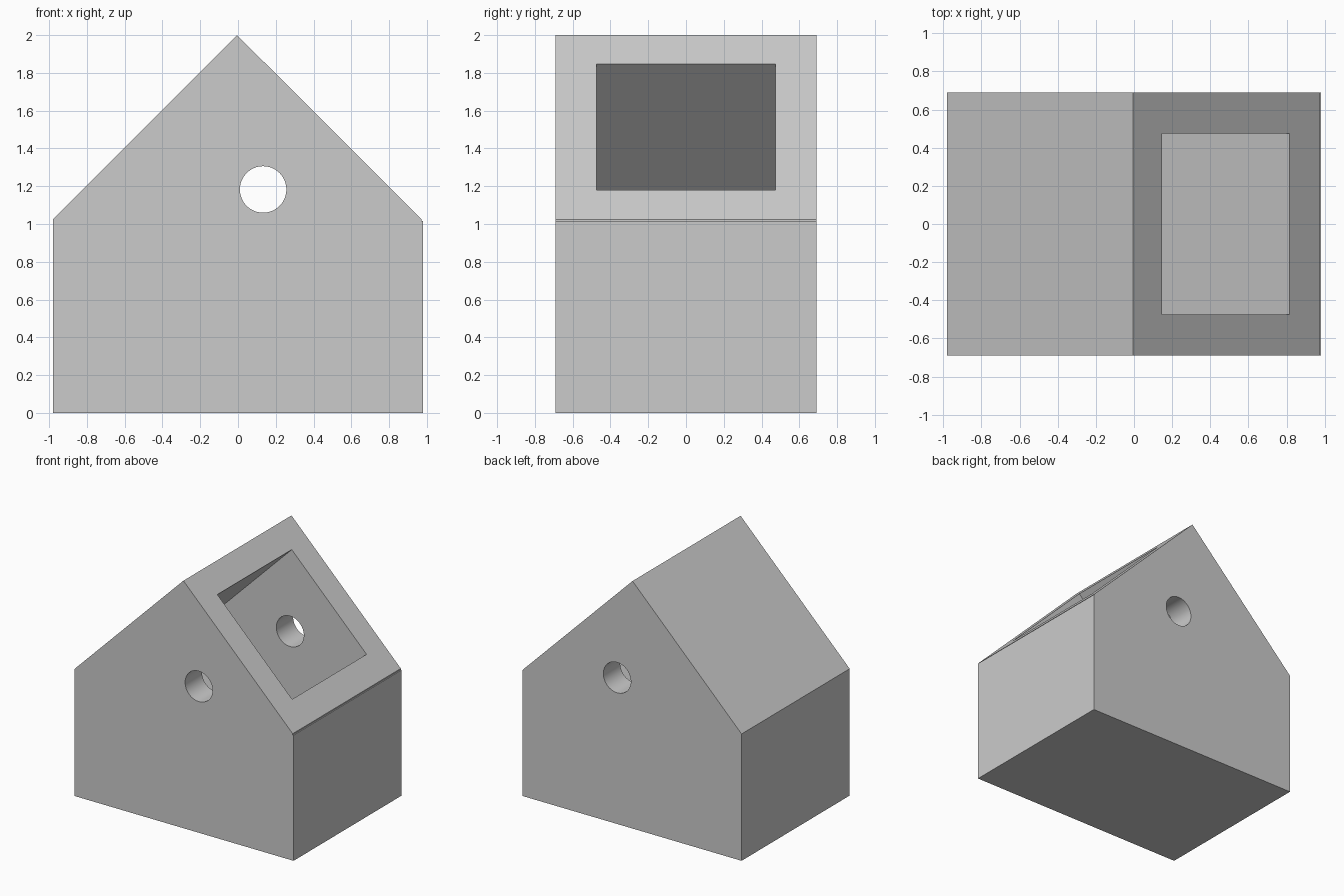
import bpy
import bmesh
import math
from mathutils import Matrix, Vector

cube = bpy.data.objects.get("Cube")
if cube:
    bpy.data.objects.remove(cube, do_unlink=True)

grey = bpy.data.materials.new("light grey")
grey.use_nodes = True
colour = (0.6, 0.6, 0.6, 1)
grey.diffuse_color = colour
grey.node_tree.nodes["Principled BSDF"].inputs["Base Color"].default_value = colour


def prism(name, profile, half_depth):
    """Extrude an x-z profile along y, centred on y = 0."""
    bm = bmesh.new()
    face = bm.faces.new([bm.verts.new((x, -half_depth, z)) for x, z in profile])
    side = bmesh.ops.extrude_face_region(bm, geom=[face])["geom"]
    moved = [v for v in side if isinstance(v, bmesh.types.BMVert)]
    bmesh.ops.translate(bm, verts=moved, vec=(0, 2 * half_depth, 0))
    bmesh.ops.recalc_face_normals(bm, faces=bm.faces)
    mesh = bpy.data.meshes.new(name)
    bm.to_mesh(mesh)
    bm.free()
    mesh.materials.append(grey)
    obj = bpy.data.objects.new(name, mesh)
    bpy.context.collection.objects.link(obj)
    return obj


def cut(target, cutter):
    """Subtract the cutter from the target and discard it."""
    cutter.hide_render = True
    mod = target.modifiers.new("cut", "BOOLEAN")
    mod.operation = "DIFFERENCE"
    mod.solver = "EXACT"
    mod.object = cutter
    bpy.context.view_layer.objects.active = target
    bpy.ops.object.modifier_apply(modifier=mod.name)
    bpy.data.objects.remove(cutter, do_unlink=True)


# Gabled body with a tiny eave step on its left side
body = prism("house_body", [(-0.98, 0), (0.98, 0), (0.98, 1.015), (0.972, 1.015),
                            (0.972, 1.025), (-0.005, 2), (-0.98, 1.025)], 0.69)

# Deep square pocket sunk at right angles into the left roof slope
upper, lower = Vector((0.148, 1.847)), Vector((0.817, 1.18))
inward = Vector((-1, -1))
pocket = prism("pocket_cutter", [upper - inward * 0.2, upper + inward * 0.69,
                                 lower + inward * 0.69, lower - inward * 0.2], 0.475)
cut(body, pocket)

# Round hole through the front and back walls
sides = 64
ring = [(0.133 + 0.123 * math.cos(math.tau * i / sides),
         1.183 + 0.123 * math.sin(math.tau * i / sides)) for i in range(sides)]
cut(body, prism("hole_cutter", ring, 1))

# Smooth the bore and keep every corner crisp
bpy.ops.object.select_all(action="DESELECT")
body.select_set(True)
bpy.context.view_layer.objects.active = body
bpy.ops.object.shade_smooth_by_angle(angle=math.radians(30))
